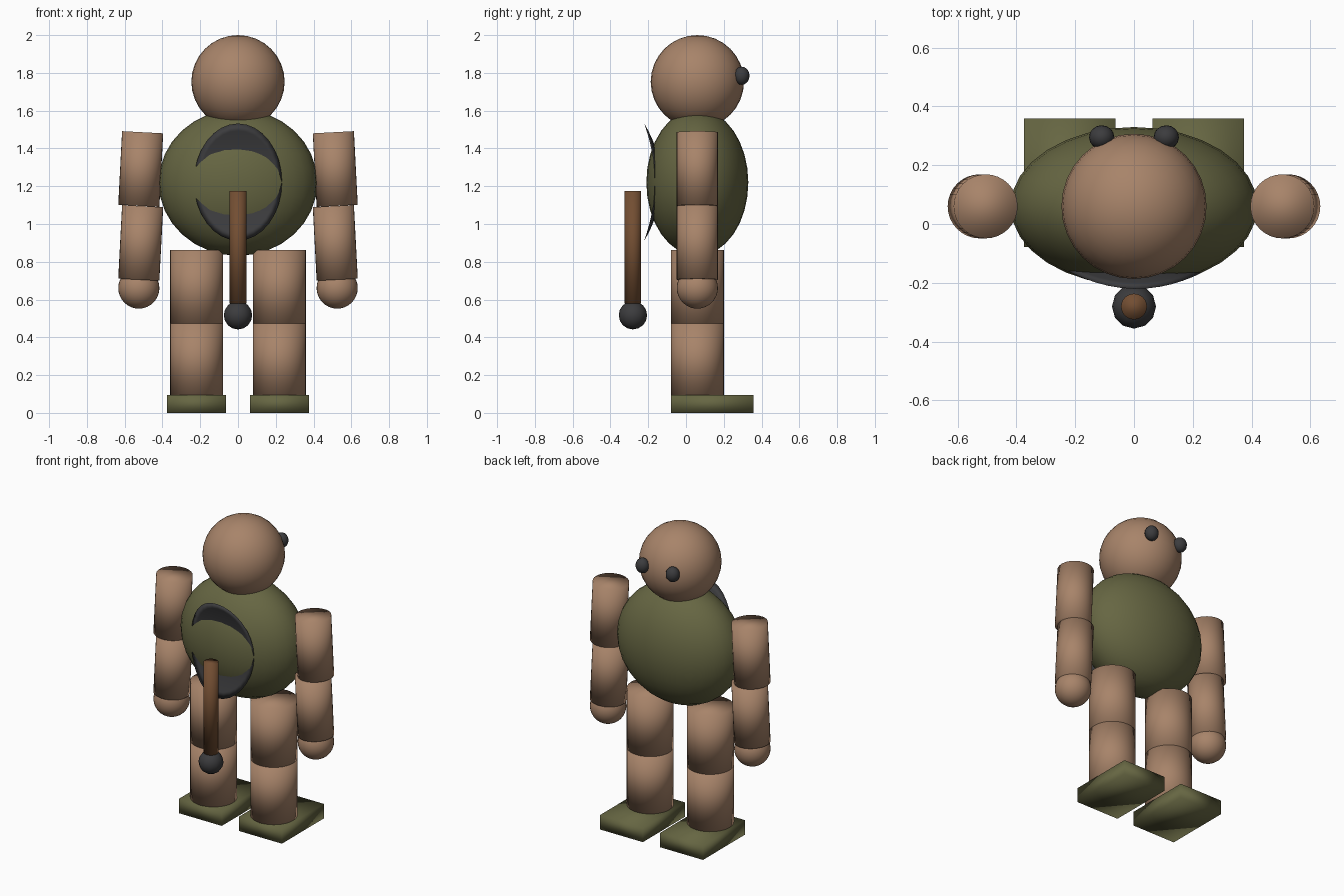
import bpy, bmesh, math
from mathutils import Matrix

if "Cube" in bpy.data.objects:
    bpy.data.objects.remove(bpy.data.objects["Cube"])


def material(name, rgb):
    m = bpy.data.materials.new(name)
    m.diffuse_color = (*rgb, 1)
    m.use_nodes = True
    m.node_tree.nodes["Principled BSDF"].inputs["Base Color"].default_value = m.diffuse_color
    return m


SKIN = material("tan_skin", (0.39, 0.23, 0.143))
OLIVE = material("olive_green", (0.133, 0.133, 0.055))
GREY = material("dark_grey", (0.045, 0.045, 0.048))
WOOD = material("brown_wood", (0.17, 0.076, 0.032))
AXIS_Y = 0.06  # depth of the body's centre line


def finish(name, bm, mat, loc=(0, 0, 0), tilt=0):
    bmesh.ops.recalc_face_normals(bm, faces=bm.faces[:])
    for f in bm.faces:
        f.smooth = True
    me = bpy.data.meshes.new(name)
    bm.to_mesh(me)
    bm.free()
    me.materials.append(mat)
    ob = bpy.data.objects.new(name, me)
    ob.location = loc
    ob.rotation_euler = (0, tilt, 0)
    bpy.context.collection.objects.link(ob)
    return ob


def ball(name, mat, loc, radii, seg=32, rings=16):
    bm = bmesh.new()
    bmesh.ops.create_uvsphere(bm, u_segments=seg, v_segments=rings, radius=1,
                              matrix=Matrix.Diagonal((*radii, 1)))
    return finish(name, bm, mat, loc)


def rod(name, mat, loc, radius, length, tilt=0, seg=32):
    bm = bmesh.new()
    bmesh.ops.create_cone(bm, cap_ends=True, segments=seg, radius1=radius,
                          radius2=radius, depth=length)
    return finish(name, bm, mat, loc, tilt)


def box(name, mat, loc, size):
    bm = bmesh.new()
    bmesh.ops.create_cube(bm, size=1, matrix=Matrix.Diagonal((*size, 1)))
    return finish(name, bm, mat, loc)


# Head and torso
ball("head", SKIN, (0, AXIS_Y, 1.753), (0.247,) * 3)
ball("torso", OLIVE, (0, AXIS_Y, 1.22), (0.42, 0.27, 0.388))

# Paired parts
for side, s in (("left", -1), ("right", 1)):
    ball(side + "_eye", GREY, (s * 0.11, 0.295, 1.785), (0.043, 0.041, 0.048), 16, 10)
    # Arms lean slightly outwards towards the hands
    lean = -s * math.radians(3)
    rod(side + "_upper_arm", SKIN, (s * 0.515, AXIS_Y, 1.291), 0.109, 0.39, lean)
    rod(side + "_forearm", SKIN, (s * 0.515, AXIS_Y, 0.9), 0.109, 0.39, lean)
    ball(side + "_hand", SKIN, (s * 0.525, AXIS_Y, 0.661), (0.109,) * 3)
    # Legs and feet
    rod(side + "_thigh", SKIN, (s * 0.219, AXIS_Y, 0.667), 0.14, 0.39)
    rod(side + "_shin", SKIN, (s * 0.219, AXIS_Y, 0.283), 0.14, 0.378)
    box(side + "_foot", OLIVE, (s * 0.219, 0.14, 0.0475), (0.312, 0.437, 0.095))


# Oval back shield, bowed away from the torso at top and bottom
def shield():
    bm = bmesh.new()
    seg, rings = 32, 8

    def point(r, a, back):
        x, z = 0.233 * r * math.cos(a), 0.31 * r * math.sin(a)
        y = -0.16 - 0.63 * z * z - 0.02 * x + back * 0.03 * (1 - r * r)
        return bm.verts.new((x, y, z))

    rim = [point(1, i * math.tau / seg, 0) for i in range(seg)]
    for back in (0, 1):
        outer = rim
        for k in range(rings - 1, 0, -1):
            inner = [point(k / rings, i * math.tau / seg, back) for i in range(seg)]
            for i in range(seg):
                j = (i + 1) % seg
                bm.faces.new((outer[i], outer[j], inner[j], inner[i]))
            outer = inner
        centre = point(0, 0, back)
        for i in range(seg):
            bm.faces.new((outer[i], outer[(i + 1) % seg], centre))
    finish("back_shield", bm, GREY, (0, 0, 1.222))


shield()

# Hanging club
rod("club_handle", WOOD, (0, -0.281, 0.877), 0.044, 0.596, seg=24)
ball("club_head", GREY, (0, -0.281, 0.517), (0.075,) * 3, 12, 8)
